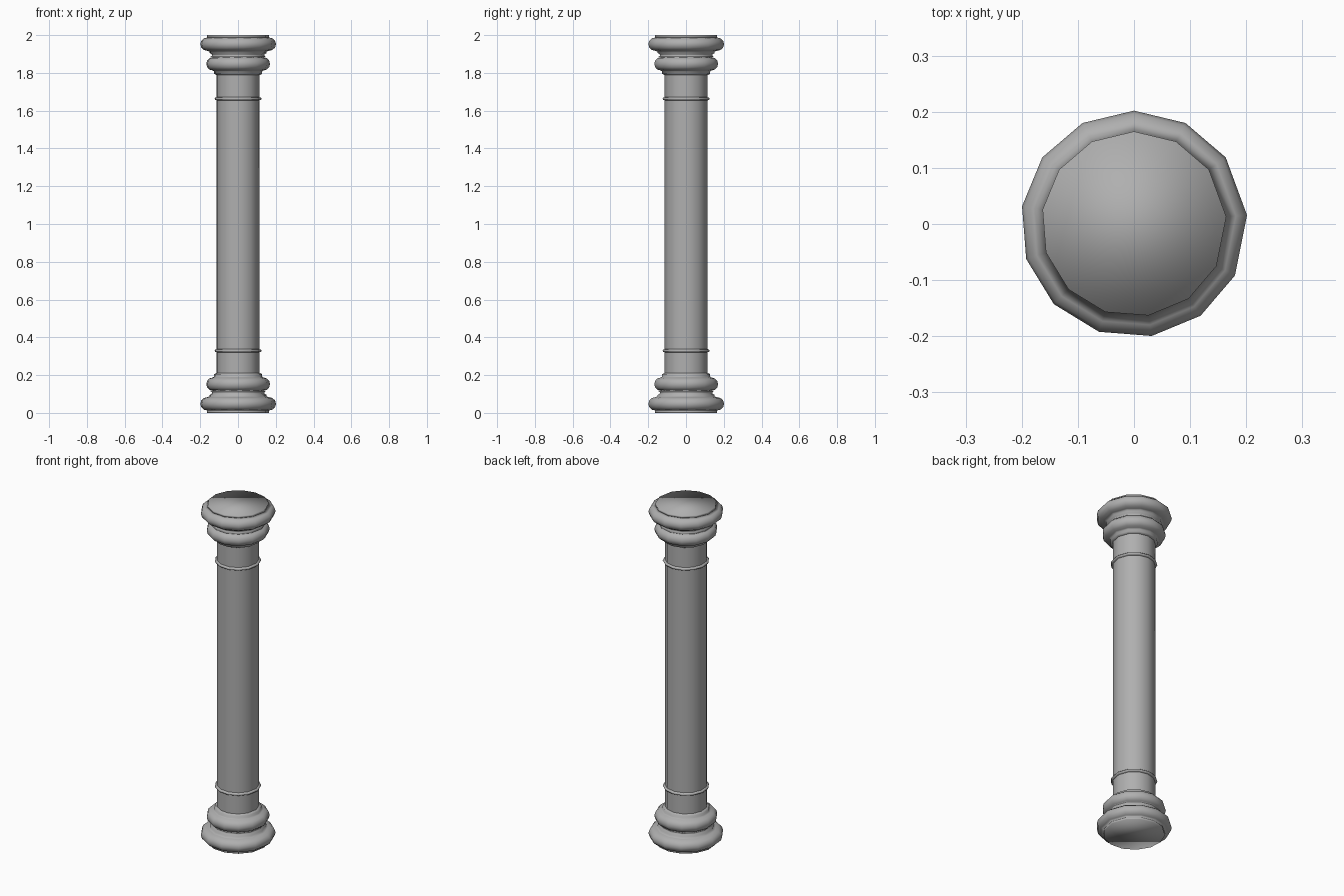
import bpy, bmesh, math

if "Cube" in bpy.data.objects:
    bpy.data.objects.remove(bpy.data.objects["Cube"])

# Thirteen slightly uneven sides: eleven 27 degree steps, two wider ones at +x
ANGLES = [math.radians(90 + 27 * i) for i in range(10)]
ANGLES += [math.radians(a) for a in (364.5, 396, 423)]
SIDES = len(ANGLES)

stone = bpy.data.materials.new("stone")
stone.diffuse_color = (0.43, 0.43, 0.43, 1)
stone.use_nodes = True
stone.node_tree.nodes["Principled BSDF"].inputs["Base Color"].default_value = stone.diffuse_color


def torus_half(r_in, r_out, z0, z1, n=6):
    """Convex rounded moulding profile from z0 to z1."""
    zc, h = (z0 + z1) / 2, (z1 - z0) / 2
    pts = []
    for i in range(n + 1):
        a = -math.pi / 2 + math.pi * i / n
        pts.append((r_in + (r_out - r_in) * math.cos(a), zc + h * math.sin(a)))
    return pts


def lathe(name, profile, flip=False, caps=True, dz=0.0):
    """Revolve (radius, z) points into a smooth 13-sided part."""
    if flip:
        profile = [(r, 2 - z) for r, z in reversed(profile)]
    bm = bmesh.new()
    rings = [[bm.verts.new((r * math.cos(a), r * math.sin(a), z + dz)) for a in ANGLES]
             for r, z in profile]
    for lo, hi in zip(rings, rings[1:]):
        for i in range(SIDES):
            j = (i + 1) % SIDES
            bm.faces.new((lo[i], lo[j], hi[j], hi[i]))
    if caps:
        bm.faces.new(rings[0][::-1])
        bm.faces.new(rings[-1])
    for f in bm.faces:
        f.smooth = True
    mesh = bpy.data.meshes.new(name)
    bm.to_mesh(mesh)
    bm.free()
    mesh.materials.append(stone)
    obj = bpy.data.objects.new(name, mesh)
    bpy.context.collection.objects.link(obj)
    return obj


# Plinth disc, large torus, hollow neck, small torus, collar
foot = [(0.165, 0.0), (0.165, 0.012)]
foot += torus_half(0.162, 0.202, 0.012, 0.084)
foot += [(0.152, 0.087), (0.152, 0.095), (0.140, 0.102), (0.140, 0.109), (0.148, 0.116)]
foot += torus_half(0.136, 0.170, 0.117, 0.187)
foot += [(0.128, 0.192), (0.128, 0.205), (0.114, 0.212)]

# Thin astragal band around the shaft
band = [(0.112, 0.324)] + torus_half(0.115, 0.125, 0.325, 0.341, 4) + [(0.112, 0.342)]

# The shaft ends are hidden inside the base and capital
lathe("shaft", [(0.114, 0.2), (0.114, 1.8)], caps=False)
lathe("base", foot)
lathe("capital", foot, flip=True)
lathe("lower_band", band, caps=False, dz=-0.004)
lathe("upper_band", band, flip=True, caps=False, dz=-0.004)
